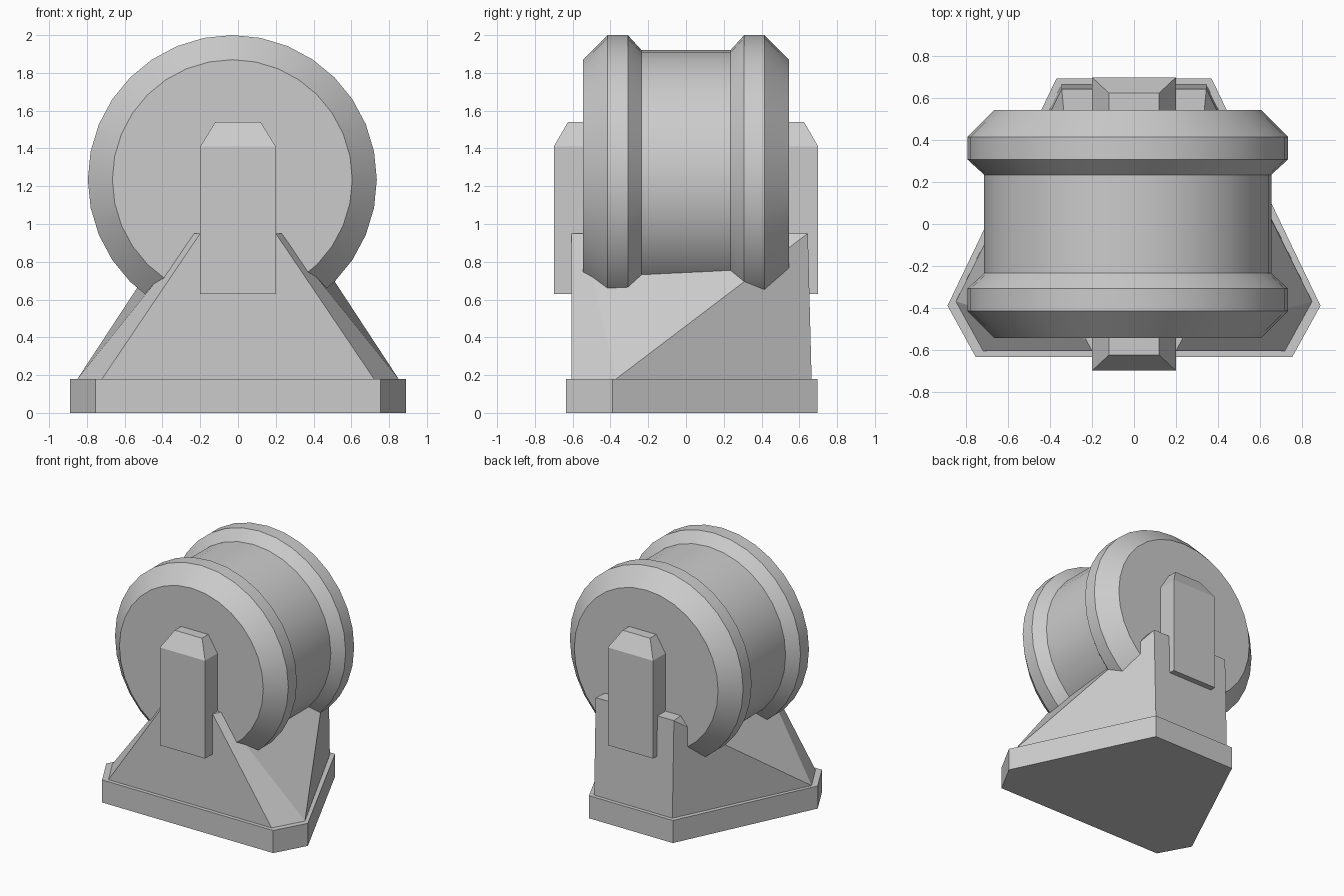
import bpy, bmesh, math

old = bpy.data.objects.get("Cube")
if old:
    bpy.data.objects.remove(old, do_unlink=True)

GREY = (0.6, 0.6, 0.6, 1.0)
grey = bpy.data.materials.new("plain_grey")
grey.use_nodes = True
grey.diffuse_color = GREY
grey.node_tree.nodes["Principled BSDF"].inputs["Base Color"].default_value = GREY


def loft(name, rings, smooth=False):
    """Join rings of equal point count with side faces and cap both ends."""
    bm = bmesh.new()
    loops = [[bm.verts.new(p) for p in ring] for ring in rings]
    n = len(loops[0])
    for a, b in zip(loops, loops[1:]):
        for i in range(n):
            j = (i + 1) % n
            bm.faces.new((a[i], a[j], b[j], b[i]))
    bm.faces.new(loops[0][::-1])
    bm.faces.new(loops[-1])
    bmesh.ops.recalc_face_normals(bm, faces=bm.faces[:])
    mesh = bpy.data.meshes.new(name)
    bm.to_mesh(mesh)
    bm.free()
    obj = bpy.data.objects.new(name, mesh)
    bpy.context.collection.objects.link(obj)
    mesh.materials.append(grey)
    if smooth:
        bpy.ops.object.select_all(action='DESELECT')
        obj.select_set(True)
        bpy.context.view_layer.objects.active = obj
        bpy.ops.object.shade_smooth_by_angle(angle=math.radians(25))
    return obj


def mirrored(half, z):
    """Closed outline from its right half, listed front to back."""
    return [(x, y, z) for x, y in half] + [(-x, y, z) for x, y in reversed(half)]


def rect(hx, hy, z):
    return mirrored([(hx, -hy), (hx, hy)], z)


# Six-sided foot plate
foot = [(0.755, -0.635), (0.89, -0.39), (0.37, 0.695)]
loft("foot_plate", [mirrored(foot, 0), mirrored(foot, 0.18)])

# Sloping pedestal with a diagonal crease along each flank
low = mirrored([(0.72, -0.605), (0.85, -0.37), (0.345, 0.665)], 0.18)
high = mirrored([(0.2, -0.605), (0.23, -0.55), (0.345, 0.645)], 0.95)
pedestal = loft("pedestal", [low, high])
bm = bmesh.new()
bm.from_mesh(pedestal.data)
bm.verts.ensure_lookup_table()
for a, b in ((1, 8), (4, 9)):
    bmesh.ops.connect_verts(bm, verts=[bm.verts[a], bm.verts[b]])
bm.to_mesh(pedestal.data)
bm.free()

# Drum lying front to back, with a bevelled rim at each end
SIDES = 32
half_profile = [(0.545, 0.635), (0.415, 0.765), (0.308, 0.765), (0.235, 0.685)]
profile = [(-y, r) for y, r in half_profile] + half_profile[::-1]
angles = [math.tau * i / SIDES for i in range(SIDES)]
loft("drum", [[(-0.03 + r * math.sin(a), y, 1.235 + r * math.cos(a)) for a in angles]
              for y, r in profile], smooth=True)

# Axle block running through the drum, chamfered at the top
loft("axle_block", [rect(0.2, 0.7, 0.63), rect(0.2, 0.7, 1.41), rect(0.12, 0.625, 1.54)])
